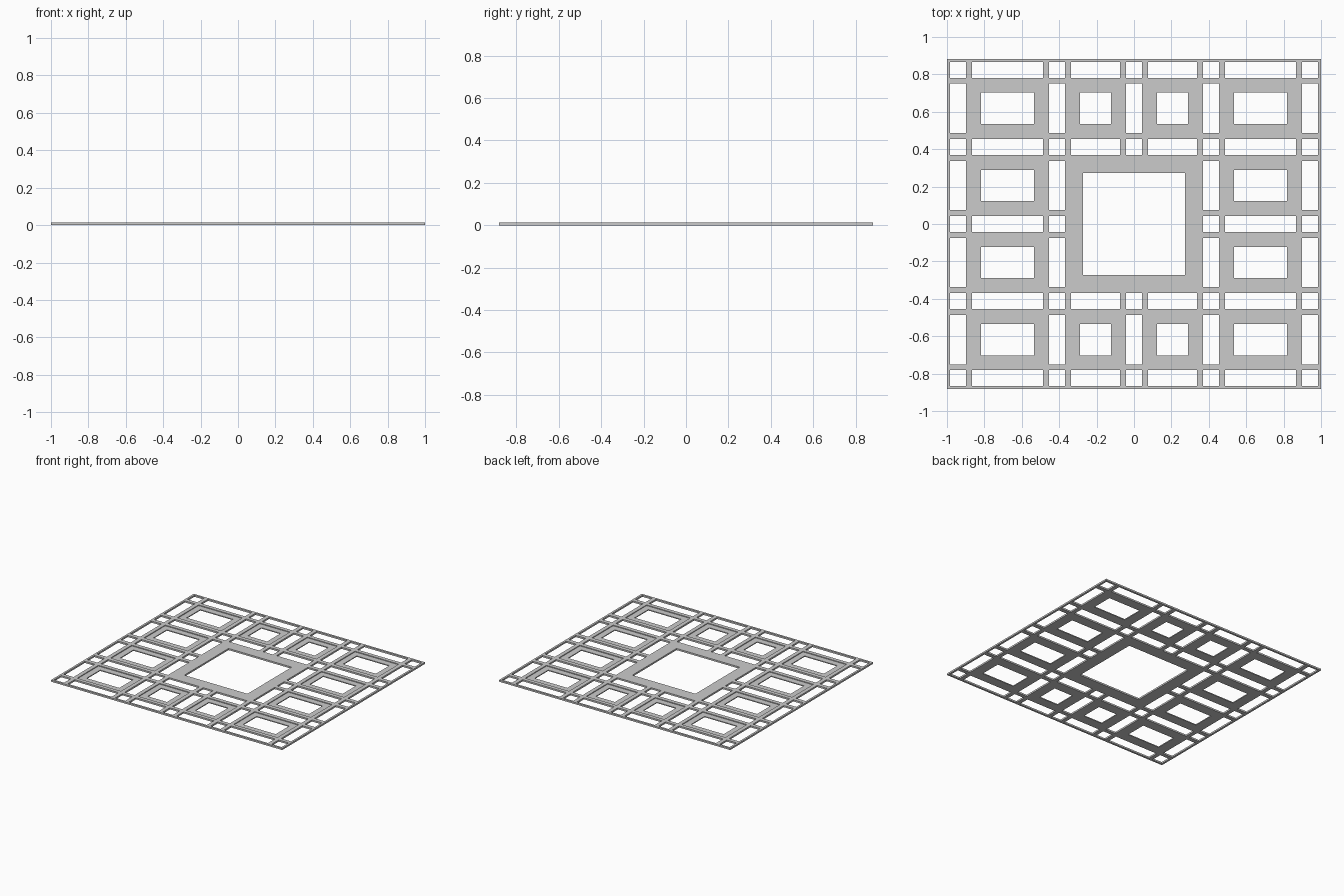
import bpy, bmesh

if "Cube" in bpy.data.objects:
    bpy.data.objects.remove(bpy.data.objects["Cube"])

H = 0.013        # height of the grid ribs
LEDGE_H = 0.007  # height of the recessed coffer ledges
INSET = 0.048    # width of the coffer ledges


def mirrored(spans):
    """Mirror positive intervals about zero."""
    return [(-b, -a) for a, b in spans] + spans


NARROW, MID = (0.369, 0.455), (0.075, 0.337)
COLS = mirrored([MID, NARROW, (0.487, 0.866), (0.898, 0.984)]) + [(-0.043, 0.043)]
ROWS = mirrored([MID, NARROW, (0.487, 0.75), (0.78, 0.866)]) + [(-0.043, 0.043)]


def plate(name, xs, ys, solid, h):
    """Closed slab over a grid, filled where solid(x, y) is true."""
    xs, ys = sorted(set(xs)), sorted(set(ys))
    bm = bmesh.new()
    verts = {}

    def v(i, j, k):
        if (i, j, k) not in verts:
            verts[i, j, k] = bm.verts.new((xs[i], ys[j], h * k))
        return verts[i, j, k]

    def filled(i, j):
        if not (0 <= i < len(xs) - 1 and 0 <= j < len(ys) - 1):
            return False
        return solid((xs[i] + xs[i + 1]) / 2, (ys[j] + ys[j + 1]) / 2)

    for i in range(len(xs) - 1):
        for j in range(len(ys) - 1):
            if not filled(i, j):
                continue
            c = [(i, j), (i + 1, j), (i + 1, j + 1), (i, j + 1)]
            bm.faces.new([v(*p, 1) for p in c])
            bm.faces.new([v(*p, 0) for p in reversed(c)])
            # side walls next to openings
            for n, (di, dj) in enumerate([(0, -1), (1, 0), (0, 1), (-1, 0)]):
                if not filled(i + di, j + dj):
                    a, b = c[n], c[(n + 1) % 4]
                    bm.faces.new([v(*a, 0), v(*b, 0), v(*b, 1), v(*a, 1)])
    me = bpy.data.meshes.new(name)
    bm.to_mesh(me)
    bm.free()
    ob = bpy.data.objects.new(name, me)
    bpy.context.collection.objects.link(ob)
    return ob


def inside(t, spans):
    return any(a < t < b for a, b in spans)


def rib(x, y):
    # the centre is one wide frame around a square opening
    if abs(x) < 0.369 and abs(y) < 0.369:
        return abs(x) > 0.273 or abs(y) > 0.273
    return not (inside(x, COLS) and inside(y, ROWS))


# Rib lattice with the central frame
plate("rib_lattice",
      [t for s in COLS for t in s] + [-1, 1, -0.273, 0.273],
      [t for s in ROWS for t in s] + [-0.882, 0.882, -0.273, 0.273], rib, H)

# Recessed ledges in the large cells around the centre
big_cols = [s for s in COLS if s[1] - s[0] > 0.2]
big_rows = [s for s in ROWS if s[1] - s[0] > 0.2]
for x0, x1 in big_cols:
    for y0, y1 in big_rows:
        if max(abs(x0), abs(x1)) < 0.4 and max(abs(y0), abs(y1)) < 0.4:
            continue
        hx, hy = (x0 + INSET, x1 - INSET), (y0 + INSET, y1 - INSET)
        plate("coffer_ledge", [x0, *hx, x1], [y0, *hy, y1],
              lambda x, y: not (hx[0] < x < hx[1] and hy[0] < y < hy[1]), LEDGE_H)
